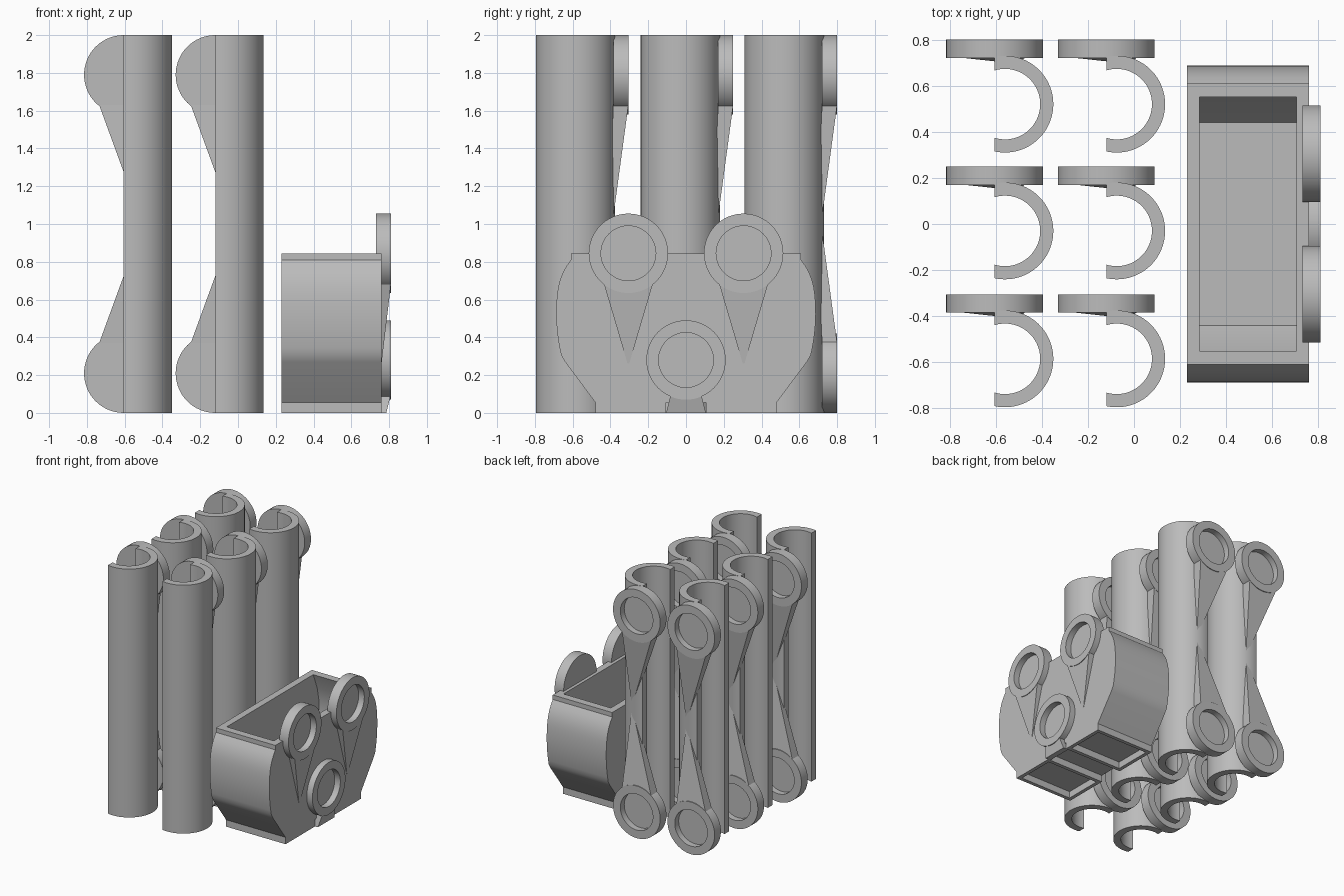
import bpy, bmesh, math
from mathutils import Matrix, Vector

if "Cube" in bpy.data.objects:
    bpy.data.objects.remove(bpy.data.objects["Cube"])

grey = bpy.data.materials.new("plain grey")
grey.use_nodes = True
GREY = (0.5, 0.5, 0.5, 1)
grey.diffuse_color = GREY
grey.node_tree.nodes["Principled BSDF"].inputs["Base Color"].default_value = GREY


def finish(bm, name, smooth=True):
    bmesh.ops.recalc_face_normals(bm, faces=bm.faces)
    mesh = bpy.data.meshes.new(name)
    bm.to_mesh(mesh)
    bm.free()
    mesh.materials.append(grey)
    ob = bpy.data.objects.new(name, mesh)
    bpy.context.collection.objects.link(ob)
    if smooth:
        select(ob)
        bpy.ops.object.shade_smooth_by_angle(angle=math.radians(25))
    return ob


def select(ob):
    bpy.ops.object.select_all(action="DESELECT")
    ob.select_set(True)
    bpy.context.view_layer.objects.active = ob


def extrude(points, offset, name):
    """Prism from a closed outline."""
    bm = bmesh.new()
    face = bm.faces.new([bm.verts.new(p) for p in points])
    new = bmesh.ops.extrude_face_region(bm, geom=[face])["geom"]
    moved = [g for g in new if isinstance(g, bmesh.types.BMVert)]
    bmesh.ops.translate(bm, verts=moved, vec=offset)
    return finish(bm, name)


def cut(ob, cutter):
    mod = ob.modifiers.new("cut", "BOOLEAN")
    mod.operation, mod.solver, mod.object = "DIFFERENCE", "EXACT", cutter
    select(ob)
    bpy.ops.object.modifier_apply(modifier=mod.name)
    bpy.data.objects.remove(cutter)


def box(name, x0, x1, y0, y1, z0, z1):
    return extrude([(x0, y0, z0), (x1, y0, z0), (x1, y1, z0), (x0, y1, z0)],
                   (0, 0, z1 - z0), name)


RING, HOLE, RECESS = 0.21, 0.145, 0.05


def ring(name, matrix, thick, arm):
    """Recessed disc whose outer face is local z = 0, with an arm hull."""
    bm = bmesh.new()
    profile = [(0, -thick), (RING, -thick), (RING, 0), (HOLE, 0),
               (HOLE, -RECESS), (0, -RECESS)]
    verts = [bm.verts.new((r, 0, w)) for r, w in profile]
    edges = [bm.edges.new(pair) for pair in zip(verts, verts[1:])]
    bmesh.ops.spin(bm, geom=verts + edges, axis=(0, 0, 1), cent=(0, 0, 0),
                   angle=math.tau, steps=64)
    bmesh.ops.remove_doubles(bm, verts=bm.verts, dist=0.0005)
    hull = [bm.verts.new(p) for p in arm]
    bmesh.ops.convex_hull(bm, input=hull)
    bm.transform(matrix)
    return finish(bm, name)


def frame(u, v, w, origin):
    m = Matrix((u, v, w)).transposed().to_4x4()
    m.translation = Vector(origin)
    return m


def wedge(tip_u, tip_v, tip_w, thick):
    """Arm narrowing and thinning from the disc to a tip."""
    base = [(s * 0.13, -0.16, w) for s in (-1, 1) for w in (0, -thick)]
    return base + [(tip_u, tip_v, tip_w), (tip_u, tip_v, tip_w - 0.02)]


# Split tubes, open towards -x, with an end ring at top and bottom
OUTER, INNER, OPENING = 0.21, 0.153, -0.045


def arc(radius, sign, cx, cy):
    end = math.acos(OPENING / radius)
    angles = [sign * end * (1 - i / 24) for i in range(49)]
    return [(cx + radius * math.cos(a), cy + radius * math.sin(a), 0) for a in angles]


for cx in (-0.56, -0.075):
    for cy in (-0.585, -0.03, 0.52):
        extrude(arc(OUTER, 1, cx, cy) + arc(INNER, -1, cx, cy), (0, 0, 2), "split_tube")
        for side, z in ((1, 1.79), (-1, RING)):
            m = frame((-side, 0, 0), (0, 0, side), (0, 1, 0),
                      (cx + OPENING, cy + 0.28, z))
            ring("tube_end_ring", m, 0.08, wedge(-side * 0.1, -0.79, -0.085, 0.08))

# Bucket hull with bulging ends
half = [(0.48, 0), (0.48, 0.055), (0.64, 0.27)]
half += [(0.687 - 0.52 * (z - 0.53) ** 2 - 4 * max(0, z - 0.6) ** 3, z)
         for z in [0.27 + 0.575 * i / 16 for i in range(1, 16)]]
half += [(0.61, 0.845)]


def hull_points(x, side):
    return [(x, y, z) for y, z in side] + [(x, -y, z) for y, z in reversed(side)]


bucket = extrude(hull_points(0.23, half), (0.53, 0, 0), "bucket")

# Hollow inside, sloped near the floor
inner = [(0.44, 0.11), (0.58, 0.29), (0.627, 0.45), (0.625, 0.6), (0.6, 0.72),
         (0.55, 0.845), (0.55, 0.9)]
cut(bucket, extrude(hull_points(0.285, inner), (0.42, 0, 0), "hollow"))

# Underside recesses and middle channel
for side in (-1, 1):
    y0, y1 = sorted((side * 0.135, side * 0.45))
    cut(bucket, box("foot_recess", 0.26, 0.73, y0, y1, -0.1, 0.055))
cut(bucket, box("channel", 0.2, 0.8, -0.105, 0.105, -0.1, 0.055))
select(bucket)
bpy.ops.object.shade_smooth_by_angle(angle=math.radians(25))

# Bucket rings on the +x wall
AXES = ((0, 1, 0), (0, 0, 1), (1, 0, 0))
for y in (-0.305, 0.305):
    ring("bucket_upper_ring", frame(*AXES, (0.81, y, 0.845)), 0.08,
         wedge(0, -0.6, -0.052, 0.08))
foot = [(s * u, v, w) for s in (-1, 1) for u, v, w in
        ((0.08, -0.18, 0), (0.08, -0.18, -0.07), (0.105, -0.28, -0.025), (0.105, -0.28, -0.07))]
ring("bucket_lower_ring", frame(*AXES, (0.81, 0, 0.28)), 0.06, foot)
